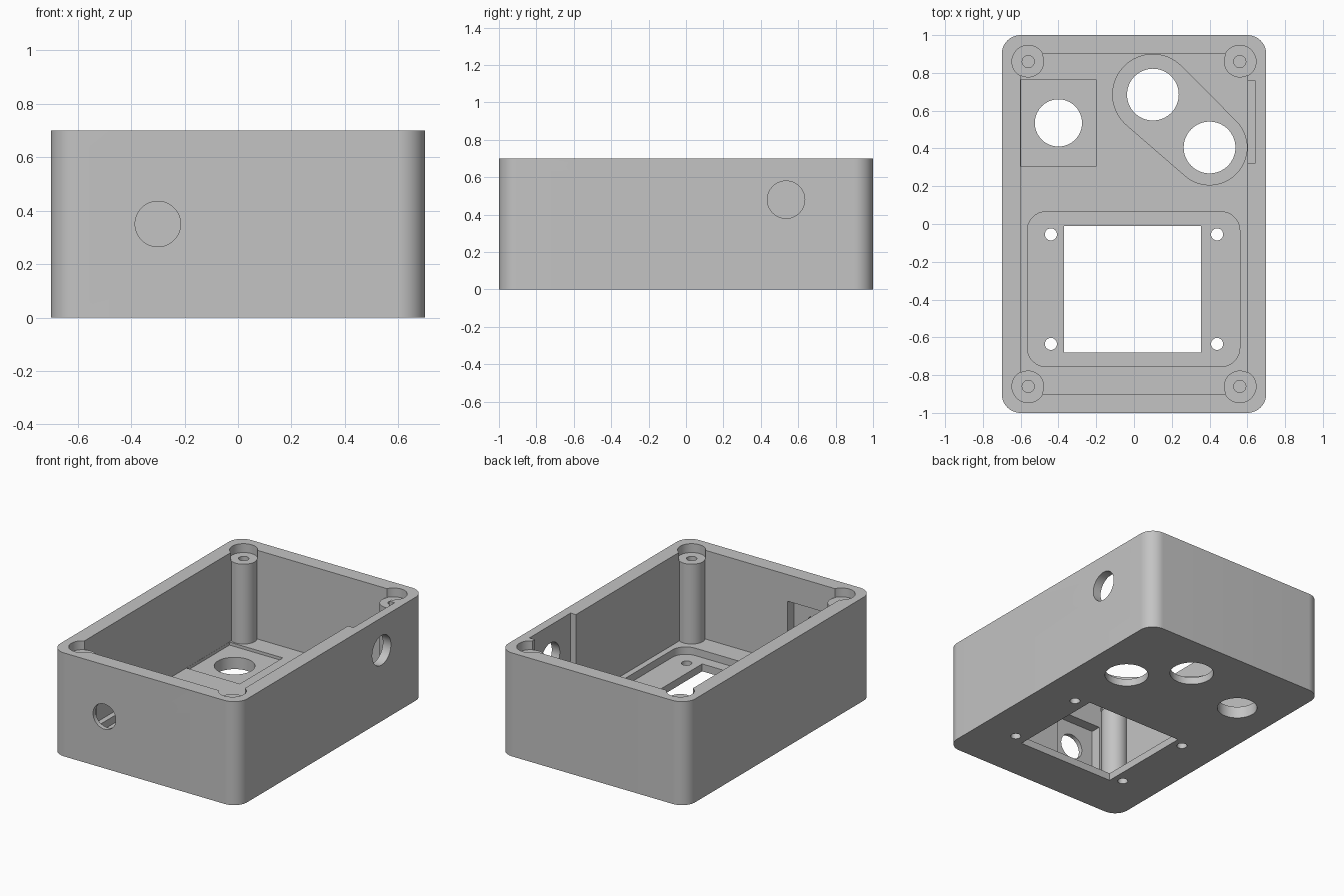
import bpy
import bmesh
from math import sin, cos, pi, radians
from mathutils import Matrix

default_cube = bpy.data.objects.get("Cube")
if default_cube:
    bpy.data.objects.remove(default_cube, do_unlink=True)

# One plain grey for the whole moulding
grey = bpy.data.materials.new("plain grey")
grey.use_nodes = True
grey.diffuse_color = (0.55, 0.55, 0.55, 1)
grey.node_tree.nodes["Principled BSDF"].inputs["Base Color"].default_value = grey.diffuse_color


def prism(name, discs, z0, z1, matrix=Matrix(), sides=64):
    """Upright solid whose outline wraps tightly round the discs (x, y, radius)."""
    bm = bmesh.new()
    for x, y, r in discs:
        for i in range(sides if r else 1):
            a = 2 * pi * i / sides
            for z in (z0, z1):
                bm.verts.new((x + r * cos(a), y + r * sin(a), z))
    bmesh.ops.convex_hull(bm, input=bm.verts)
    bmesh.ops.dissolve_limit(bm, angle_limit=radians(0.5), verts=bm.verts, edges=bm.edges)
    bmesh.ops.recalc_face_normals(bm, faces=bm.faces)
    bm.transform(matrix)
    mesh = bpy.data.meshes.new(name)
    bm.to_mesh(mesh)
    bm.free()
    mesh.materials.append(grey)
    obj = bpy.data.objects.new(name, mesh)
    bpy.context.collection.objects.link(obj)
    return obj


def corners(x0, x1, y0, y1, r=0):
    """Corner discs of a rectangle, rounded by r."""
    return [(x, y, r) for x in (x0 + r, x1 - r) for y in (y0 + r, y1 - r)]


def combine(tool, operation="DIFFERENCE"):
    """Cut or join the tool into the enclosure, then discard it."""
    mod = enclosure.modifiers.new(tool.name, "BOOLEAN")
    mod.operation = operation
    mod.solver = "EXACT"
    mod.object = tool
    tool.hide_render = True
    bpy.context.view_layer.objects.active = enclosure
    bpy.ops.object.modifier_apply(modifier=mod.name)
    bpy.data.objects.remove(tool, do_unlink=True)


HEIGHT, FLOOR = 0.70, 0.10

# Open-topped shell
enclosure = prism("enclosure", corners(-0.7, 0.7, -1, 1, 0.1), 0, HEIGHT)
combine(prism("cavity", corners(-0.6, 0.6, -0.9, 0.9), FLOOR, 1))

# Corner screw posts, sunk below the rim
for x in (-0.56, 0.56):
    for y in (-0.86, 0.86):
        combine(prism("post", [(x, y, 0.084)], 0.05, 0.68), "UNION")
        combine(prism("counterbore", [(x, y, 0.086)], 0.64, 1))
        combine(prism("screw_hole", [(x, y, 0.032)], 0.3, 1, sides=32))

# Display opening with its rounded pocket and four mounting holes
combine(prism("display_pocket", corners(-0.565, 0.56, -0.755, 0.065, 0.1), 0.05, 0.2))
combine(prism("display_window", corners(-0.37, 0.355, -0.68, -0.01), -0.1, 0.2))
for x in (-0.44, 0.44):
    for y in (-0.635, -0.055):
        combine(prism("mount_hole", [(x, y, 0.032)], -0.1, 0.2, sides=32))

# Paired holes in a slanted pocket
combine(prism("slanted_pocket", [(0.1, 0.685, 0.213), (0.4, 0.405, 0.198)], 0.05, 0.13))
for x, y in ((0.1, 0.685), (0.4, 0.405)):
    combine(prism("round_opening", [(x, y, 0.137)], -0.1, 0.2))

# Single hole in a shallow square pocket
combine(prism("square_pocket", corners(-0.599, -0.2, 0.305, 0.765), 0.08, 0.13))
combine(prism("single_opening", [(-0.4, 0.535, 0.125)], -0.1, 0.2))

# Side wall: socket hole and a slot open to the rim
combine(prism("side_slot", corners(0.5, 0.64, 0.32, 0.76), 0.26, 1))
turn_x = Matrix.Translation((0, 0.535, 0.48)) @ Matrix.Rotation(radians(90), 4, "Y")
combine(prism("side_hole", [(0, 0, 0.1)], 0.5, 0.8, turn_x))

# Front wall: socket hole and an inner recess
combine(prism("front_recess", corners(-0.47, -0.13, -0.97, -0.85), 0.18, 0.52))
turn_y = Matrix.Translation((-0.3, 0, 0.35)) @ Matrix.Rotation(radians(90), 4, "X")
combine(prism("front_hole", [(0, 0, 0.085)], 0.8, 1.1, turn_y))

# Smooth the curved walls, keep edges crisp
bpy.ops.object.select_all(action="DESELECT")
enclosure.select_set(True)
bpy.context.view_layer.objects.active = enclosure
bpy.ops.object.shade_smooth_by_angle(angle=radians(30))
